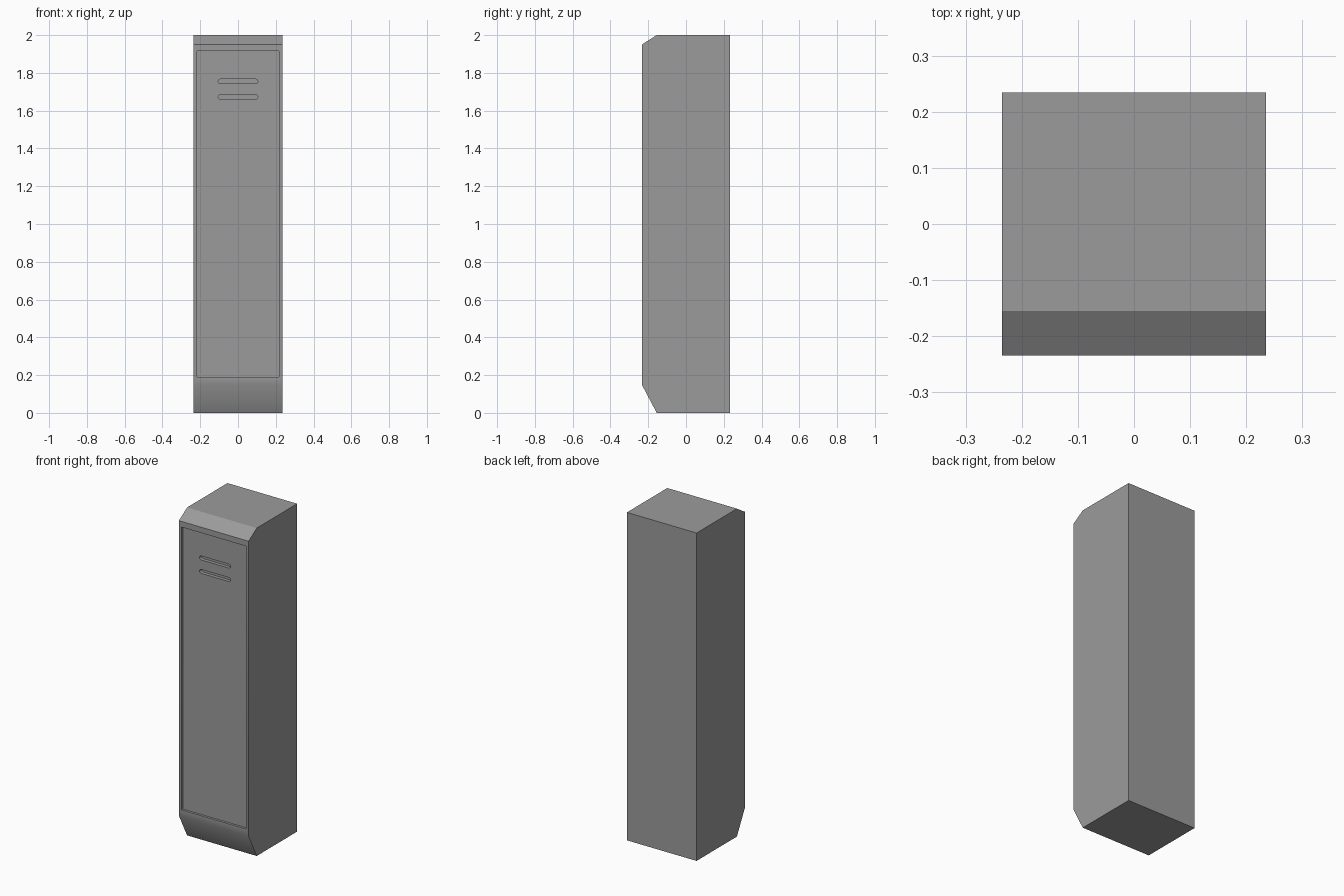
import bpy, bmesh, math

if "Cube" in bpy.data.objects:
    bpy.data.objects.remove(bpy.data.objects["Cube"])

W, D = 0.235, 0.234          # half width and half depth
grey = bpy.data.materials.new("locker grey")
grey.diffuse_color = (0.33, 0.33, 0.33, 1)
grey.use_nodes = True
grey.node_tree.nodes["Principled BSDF"].inputs["Base Color"].default_value = grey.diffuse_color


def finish(name, bm):
    bmesh.ops.recalc_face_normals(bm, faces=bm.faces[:])
    mesh = bpy.data.meshes.new(name)
    bm.to_mesh(mesh)
    bm.free()
    mesh.materials.append(grey)
    ob = bpy.data.objects.new(name, mesh)
    bpy.context.collection.objects.link(ob)
    return ob


def prism(points, offset):
    """Closed outline pushed along an offset vector."""
    bm = bmesh.new()
    face = bm.faces.new([bm.verts.new(p) for p in points])
    new = bmesh.ops.extrude_face_region(bm, geom=[face])["geom"]
    bmesh.ops.translate(bm, vec=offset,
                        verts=[g for g in new if isinstance(g, bmesh.types.BMVert)])
    bmesh.ops.recalc_face_normals(bm, faces=bm.faces[:])
    return bm


# Locker body: side profile with chamfered front top and bottom
profile = [(-0.155, 0), (-D, 0.15), (-D, 1.95), (-0.155, 2), (D, 2), (D, 0)]
bm = prism([(-W, y, z) for y, z in profile], (2 * W, 0, 0))

# Recessed door panel in the front face
front = min(bm.faces, key=lambda f: f.calc_center_median().y)
bmesh.ops.inset_individual(bm, faces=[front], thickness=0.024)
for v in front.verts:
    v.co.z = 0.19 if v.co.z < 1 else 1.915
bmesh.ops.inset_individual(bm, faces=[front], thickness=0.0005)
for v in front.verts:
    v.co.y += 0.013
body = finish("locker_body", bm)

# Rounded vent slots cut into the door
for z in (1.755, 1.673):
    r, half = 0.012, 0.093
    outline = []
    for side in (1, -1):
        for i in range(9):
            a = -math.pi / 2 + math.pi * i / 8
            outline.append((side * (half + r * math.cos(a)), -0.3,
                            z + side * r * math.sin(a)))
    cutter = finish("vent_cutter", prism(outline, (0, 0.1, 0)))
    cutter.hide_render = True
    mod = body.modifiers.new("vent", 'BOOLEAN')
    mod.operation = 'DIFFERENCE'
    mod.solver = 'EXACT'
    mod.object = cutter
    bpy.context.view_layer.objects.active = body
    bpy.ops.object.modifier_apply(modifier=mod.name)
    bpy.data.objects.remove(cutter)

# Soft lower kick edge, crisp edges elsewhere
bpy.ops.object.select_all(action='DESELECT')
body.select_set(True)
bpy.context.view_layer.objects.active = body
bpy.ops.object.shade_smooth_by_angle(angle=math.radians(30))
